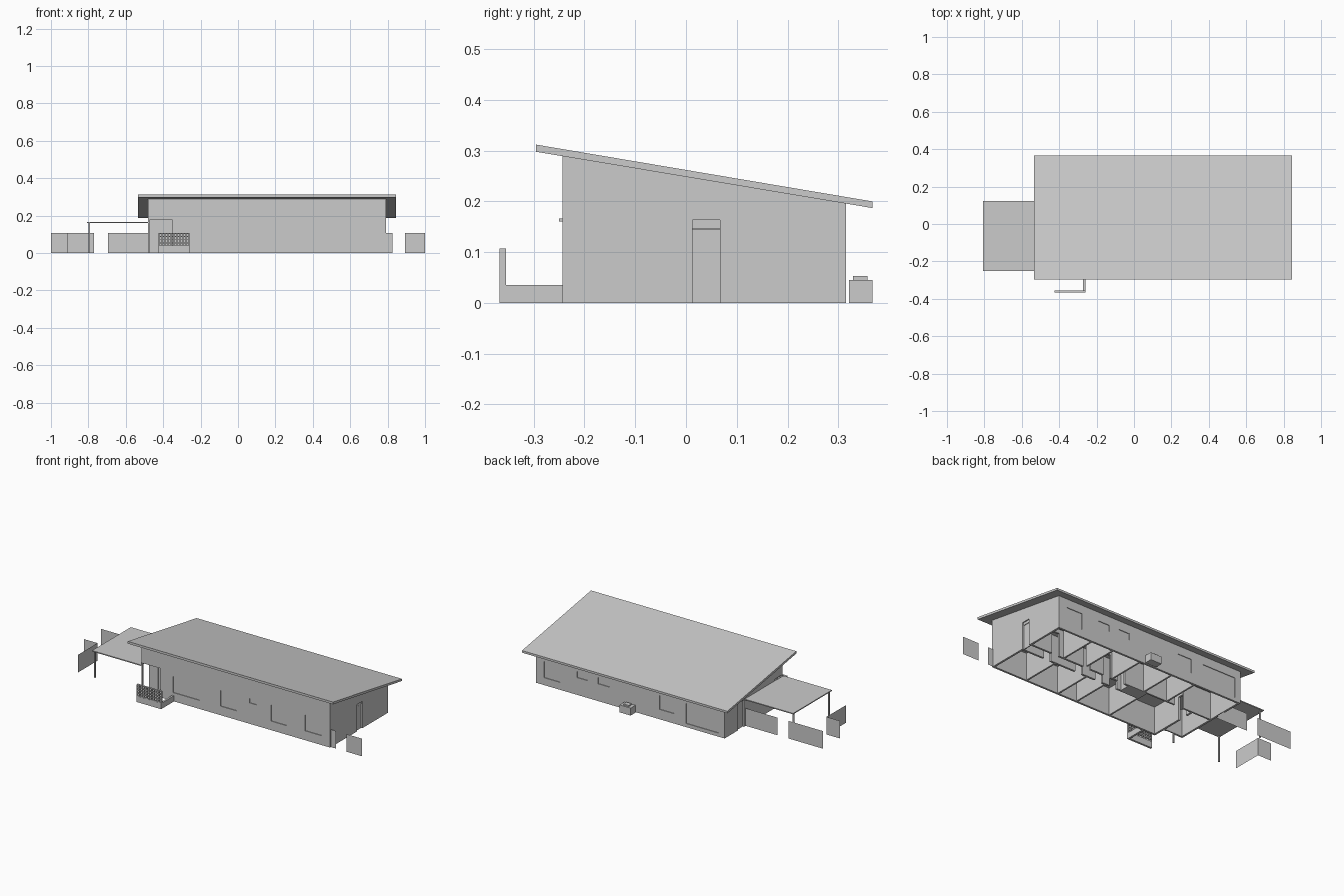
import bpy

def mesh(name, verts, faces):
    me = bpy.data.meshes.new(name)
    me.from_pydata(verts, [], faces)
    ob = bpy.data.objects.new(name, me)
    bpy.context.collection.objects.link(ob)
    return ob

def prism(name, profile, x0, x1):
    # (y, z) outline, counter-clockwise seen from +x, extruded along x
    n = len(profile)
    v = [(x, y, z) for x in (x0, x1) for y, z in profile]
    f = [tuple(reversed(range(n))), tuple(range(n, 2 * n))]
    f += [(i, (i + 1) % n, n + (i + 1) % n, n + i) for i in range(n)]
    return mesh(name, v, f)

def box(name, x0, x1, y0, y1, z0, z1):
    return prism(name, [(y0, z0), (y1, z0), (y1, z1), (y0, z1)], x0, x1)

def cut(target, *b):
    c = box("cutter", *b)
    c.hide_render = True
    c.hide_set(True)
    m = target.modifiers.new("cut", 'BOOLEAN')
    m.operation, m.solver, m.object = 'DIFFERENCE', 'EXACT', c

def panel(name, x0, y0, x1, y1, h=0.107):
    return mesh(name, [(x0, y0, 0), (x1, y1, 0), (x1, y1, h), (x0, y0, h)], [(0, 1, 2, 3)])

# House body under the sloping roof
L, R, F, B = -0.48, 0.79, -0.243, 0.315
house = prism("house_walls", [(F, 0), (B, 0), (B, 0.197), (F, 0.290)], L, R)
prism("roof", [(-0.296, 0.298), (0.367, 0.187), (0.367, 0.200), (-0.296, 0.312)], -0.535, 0.846)

# Rooms hollowed from below (x0, x1, y0, y1)
rooms = [
    (0.10, 0.778, 0.012, 0.068),
    (0.56, 0.778, -0.231, 0.0), (0.34, 0.55, -0.231, 0.0),
    (0.21, 0.33, -0.231, 0.0), (-0.02, 0.20, -0.231, 0.0),
    (-0.338, -0.03, -0.231, 0.07), (-0.468, -0.35, -0.158, 0.07),
    (0.56, 0.778, 0.08, 0.303), (0.41, 0.55, 0.08, 0.303),
    (0.22, 0.40, 0.08, 0.303), (0.0, 0.21, 0.08, 0.303),
    (-0.16, -0.01, 0.08, 0.303), (-0.468, -0.17, 0.08, 0.303),
]
for x0, x1, y0, y1 in rooms:
    cut(house, x0, x1, y0, y1, -0.05, 0.165)

# Doorways between the rooms and the hall
for x in (0.59, 0.37, 0.23, 0.13):
    cut(house, x, x + 0.05, -0.01, 0.09, -0.06, 0.14)
cut(house, -0.36, -0.33, -0.03, 0.03, -0.06, 0.14)
cut(house, -0.28, -0.22, 0.06, 0.09, -0.06, 0.14)

# Corner porch recess with its post and front door
cut(house, L - 0.05, -0.35, F - 0.05, -0.17, -0.07, 0.176)
box("porch_post", L, L + 0.008, F, F + 0.008, 0, 0.18)
cut(house, -0.42, -0.365, -0.18, -0.165, -0.07, 0.145)

# Windows as shallow recesses (x0, x1, z0, z1)
D = 0.004
for x0, x1, z0, z1 in [(-0.266, -0.09, 0.052, 0.151), (0.052, 0.16, 0.055, 0.151),
                       (0.249, 0.296, 0.127, 0.153), (0.391, 0.50, 0.055, 0.153),
                       (0.622, 0.735, 0.057, 0.154)]:
    cut(house, x0, x1, F - 0.02, F + D, z0, z1)
for x0, x1, z0, z1 in [(0.627, 0.735, 0.045, 0.144), (0.437, 0.512, 0.105, 0.143),
                       (0.295, 0.37, 0.105, 0.143), (-0.139, -0.044, 0.06, 0.145),
                       (-0.444, -0.22, 0.022, 0.144)]:
    cut(house, x0, x1, B - D, B + 0.02, z0, z1)

# Side doors
cut(house, R - 0.03, R + 0.03, 0.013, 0.067, -0.08, 0.163)
box("right_door", R - 0.013, R - 0.008, 0.013, 0.067, 0.0, 0.1445)
box("right_transom", R - 0.013, R - 0.006, 0.013, 0.067, 0.1465, 0.163)
cut(house, L - 0.03, L + 0.03, 0.13, 0.185, -0.08, 0.163)
box("left_door", L + 0.008, L + 0.013, 0.13, 0.185, 0, 0.163)

# Porch kerb and open block screen
box("kerb_front", -0.425, -0.26, -0.367, -0.355, 0, 0.035)
box("kerb_side", -0.272, -0.26, -0.355, F, 0, 0.035)
sx0, sx1, sz0, sz1, t = -0.425, -0.26, 0.035, 0.107, 0.0045
for i in range(11):
    x = sx0 + (sx1 - sx0 - t) * i / 10
    box("screen_upright", x, x + t, -0.367, -0.355, sz0, sz1)
for i in range(5):
    z = sz0 + (sz1 - sz0 - t) * i / 4
    box("screen_rail", sx0, sx1, -0.3665, -0.3555, z, z + t)

# Carport
box("carport_roof", -0.806, L, -0.25, 0.122, 0.160, 0.166)
for y in (-0.238, 0.102):
    box("carport_post", -0.799, -0.791, y - 0.004, y + 0.004, 0, 0.161)

# Thin fence panels
panel("fence_back_far", -1.0, 0.113, -0.77, 0.113)
panel("fence_back_near", -0.695, 0.113, L, 0.113)
panel("fence_left_return", -0.91, -0.235, -0.91, -0.05)
panel("fence_left_end", -1.0, -0.05, -0.91, -0.05)
panel("fence_right_stub", R, -0.235, 0.825, -0.235)
panel("fence_right_end", 0.893, -0.235, 1.0, -0.235)

# Air conditioner behind the house
box("cooler_body", 0.115, 0.19, 0.321, 0.367, 0, 0.045)
box("cooler_cap", 0.135, 0.17, 0.329, 0.358, 0.044, 0.053)
